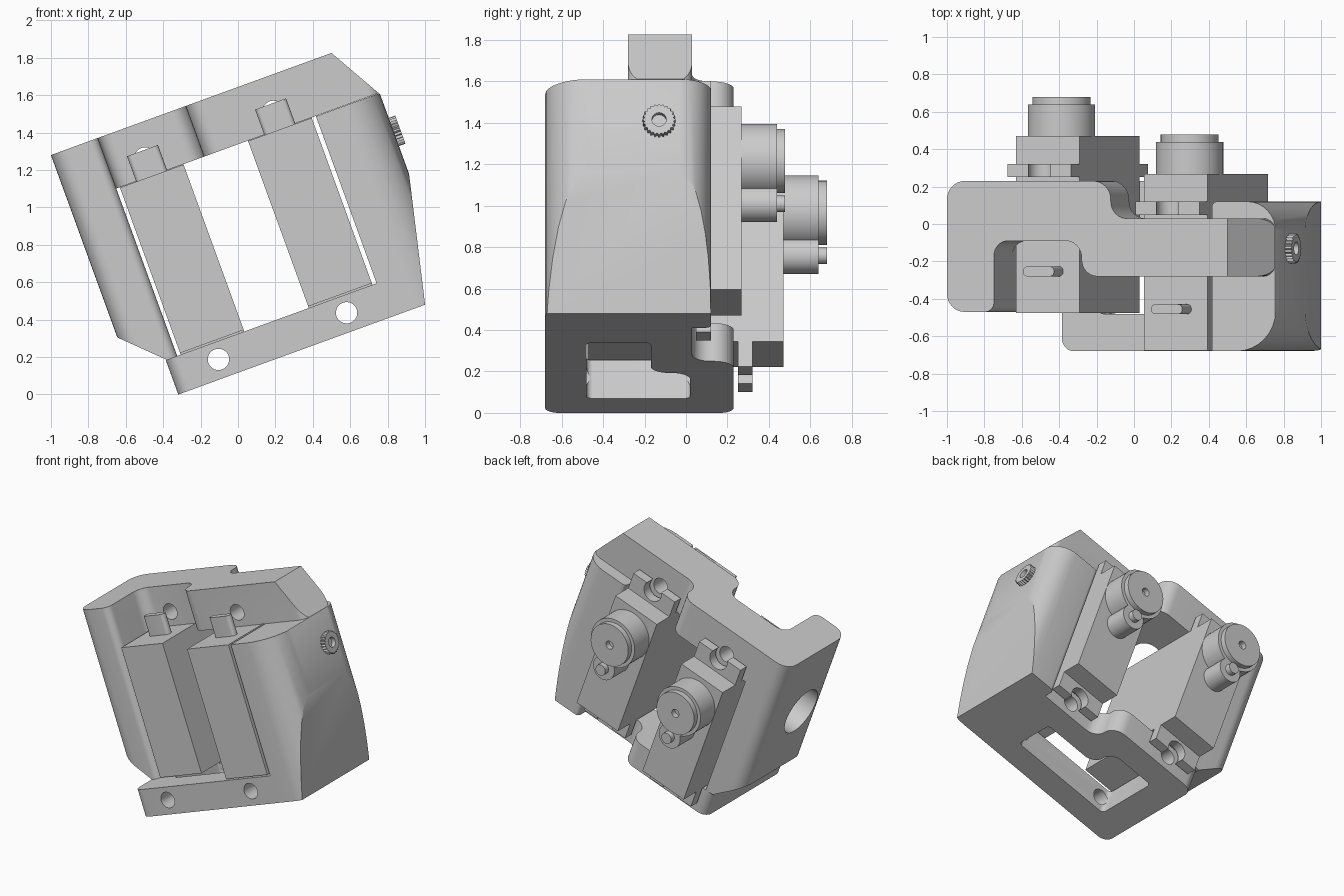
import bpy, bmesh
from math import sin, cos, pi, radians
from mathutils import Vector, Matrix

if "Cube" in bpy.data.objects:
    bpy.data.objects.remove(bpy.data.objects["Cube"], do_unlink=True)

grey = bpy.data.materials.new("plain grey")
grey.use_nodes = True
grey.diffuse_color = (0.6, 0.6, 0.6, 1)
grey.node_tree.nodes["Principled BSDF"].inputs["Base Color"].default_value = (0.6, 0.6, 0.6, 1)

U, Y, W = 0, 1, 2   # extrusion axes: along the bracket, depth, up the bracket
parts = []


def rounded(points, steps=8):
    """Outline with a fillet at every corner given as (a, b, radius)."""
    out = []
    for i, (a, b, *r) in enumerate(points):
        p = Vector((a, b))
        if not r:
            out.append(p)
            continue
        d1 = (Vector(points[i - 1][:2]) - p).normalized()
        d2 = (Vector(points[(i + 1) % len(points)][:2]) - p).normalized()
        half = d1.angle(d2) / 2
        centre = p + (d1 + d2).normalized() * r[0] / sin(half)
        v1 = p + d1 * r[0] * cos(half) / sin(half) - centre
        v2 = p + d2 * r[0] * cos(half) / sin(half) - centre
        phi = v1.angle(v2)
        for k in range(steps + 1):
            t = k / steps
            out.append(centre + (v1 * sin((1 - t) * phi) + v2 * sin(t * phi)) / sin(phi))
    return out


def prism(name, points, axis, lo, hi):
    bm = bmesh.new()
    verts = []
    for a, b in rounded(points):
        co = [a, b]
        co.insert(axis, lo)
        verts.append(bm.verts.new(co))
    face = bm.faces.new(verts)
    ext = bmesh.ops.extrude_face_region(bm, geom=[face])
    shift = Vector((0, 0, 0))
    shift[axis] = hi - lo
    bmesh.ops.translate(bm, vec=shift, verts=[v for v in ext["geom"] if isinstance(v, bmesh.types.BMVert)])
    bmesh.ops.recalc_face_normals(bm, faces=bm.faces)
    mesh = bpy.data.meshes.new(name)
    bm.to_mesh(mesh)
    bm.free()
    mesh.materials.append(grey)
    obj = bpy.data.objects.new(name, mesh)
    bpy.context.scene.collection.objects.link(obj)
    parts.append(obj)
    return obj


def disc(name, a, b, r, axis, lo, hi, n=40, tooth=0.0):
    ring = [(a + (r - tooth * (i % 2)) * cos(2 * pi * i / n),
             b + (r - tooth * (i % 2)) * sin(2 * pi * i / n)) for i in range(n)]
    return prism(name, ring, axis, lo, hi)


def rect(a0, a1, b0, b1, *r):
    return [(a0, b0, *r), (a1, b0, *r), (a1, b1, *r), (a0, b1, *r)]


def carve(obj, cutters, operation="DIFFERENCE"):
    for c in cutters:
        mod = obj.modifiers.new("cut", "BOOLEAN")
        mod.operation, mod.solver, mod.object = operation, "EXACT", c
    dg = bpy.context.evaluated_depsgraph_get()
    mesh = bpy.data.meshes.new_from_object(obj.evaluated_get(dg))
    obj.modifiers.clear()
    obj.data = mesh
    for c in cutters:
        parts.remove(c)
        bpy.data.objects.remove(c, do_unlink=True)


def silhouette():
    """Side outline carrying the slanted cuts."""
    return prism("outline_cutter", [(-.65, 1.645), (-.65, .652), (-.15, .163), (-.15, 0),
                                    (1.079, 0), (1.287, .9), (1.316, 1.155), (1.037, 1.645)], Y, -2, 2)


servo_u = (-.034, .695)
bar_top, beam_bottom = .305, 1.257


def screw_holes(w):
    return [disc("screw_cutter", u, w, .057, Y, -1, 1) for u in servo_u]


# Upper frame: stepped top beam and left leg
upper = prism("upper_frame", [
    (-.502, -.47, .1), (-.235, -.47, .05), (-.235, -.09, .08), (.264, -.09, .09),
    (.264, -.28, .09), (1.263, -.28, .07), (1.263, .03, .07), (.43, .03, .09),
    (.43, .23, .1), (-.502, .23, .1)], W, bar_top, 1.545)
carve(upper, [silhouette()], "INTERSECT")
carve(upper, [prism("window_cutter", rect(-.235, 1.5, .1, beam_bottom), Y, -1, 1)])
carve(upper, screw_holes(1.358) + [disc("leg_cutter", -.2, .99, .175, U, -1, -.1)])

# Lower bar with its stepped slot
lower = prism("lower_bar", [
    (-.30, -.68, .07), (.9, -.68), (.9, .03), (.43, .03, .09), (.43, .23, .1), (-.30, .23, .07)],
    W, .109, bar_top)
carve(lower, [prism("slot_cutter", [
    (-.095, -.48, .03), (.69, -.48, .03), (.69, -.17, .03), (.264, -.17, .09),
    (.264, .02, .09), (-.095, .02, .03)], W, 0, .5)])
carve(lower, screw_holes(.212))

# Right wall, rounded and tapering toward the base
wall = prism("right_wall", [(.9, -.68), (1.263, -.68, .22), (1.263, .12, .16), (.9, .12, .03)],
             W, .109, 1.255)
carve(wall, [silhouette()], "INTERSECT")

# Knurled insert on the right wall
knob = disc("knurled_insert", -.13, 1.034, .08, U, 1.25, 1.3, 48, .01)
carve(knob, [disc("insert_cutter", -.13, 1.034, .035, U, 1.27, 1.4, 16)])

# Two servos
for side, u, back in (("left", servo_u[0], .47), ("right", servo_u[1], .268)):
    prism(side + "_servo_body", rect(u - .181, u + .181, .314, 1.255), Y, back - .945, back)
    flange = prism(side + "_servo_flange", rect(u - .181, u + .181, .185, 1.385), Y, back - .22, back - .148)
    carve(flange, [disc("notch_cutter", u, w, .072, Y, -1, 1) for w in (.22, 1.35)])
    prism(side + "_servo_cable", rect(u - .088, u + .088, back - .75, back - .697, .024), W, 1.25, 1.4)
    disc(side + "_servo_gearbox", u, 1.04, .18, Y, back - .01, back + .17, 48)
    disc(side + "_servo_idler", u, .82, .088, Y, back - .01, back + .17)
    disc(side + "_servo_idler_cap", u, .82, .04, Y, back + .16, back + .21, 24)
    cap = disc(side + "_servo_output", u, 1.04, .155, Y, back + .16, back + .21, 48)
    carve(cap, [disc("shaft_cutter", u, 1.04, .03, Y, back + .1, back + .4, 16)])

# Tilt the whole assembly and shade it
tilt = Matrix.Rotation(radians(-20), 4, "Y")
for o in bpy.context.selected_objects:
    o.select_set(False)
for o in parts:
    o.data.transform(tilt)
    o.select_set(True)
bpy.context.view_layer.objects.active = parts[0]
bpy.ops.object.shade_smooth_by_angle(angle=radians(30))
